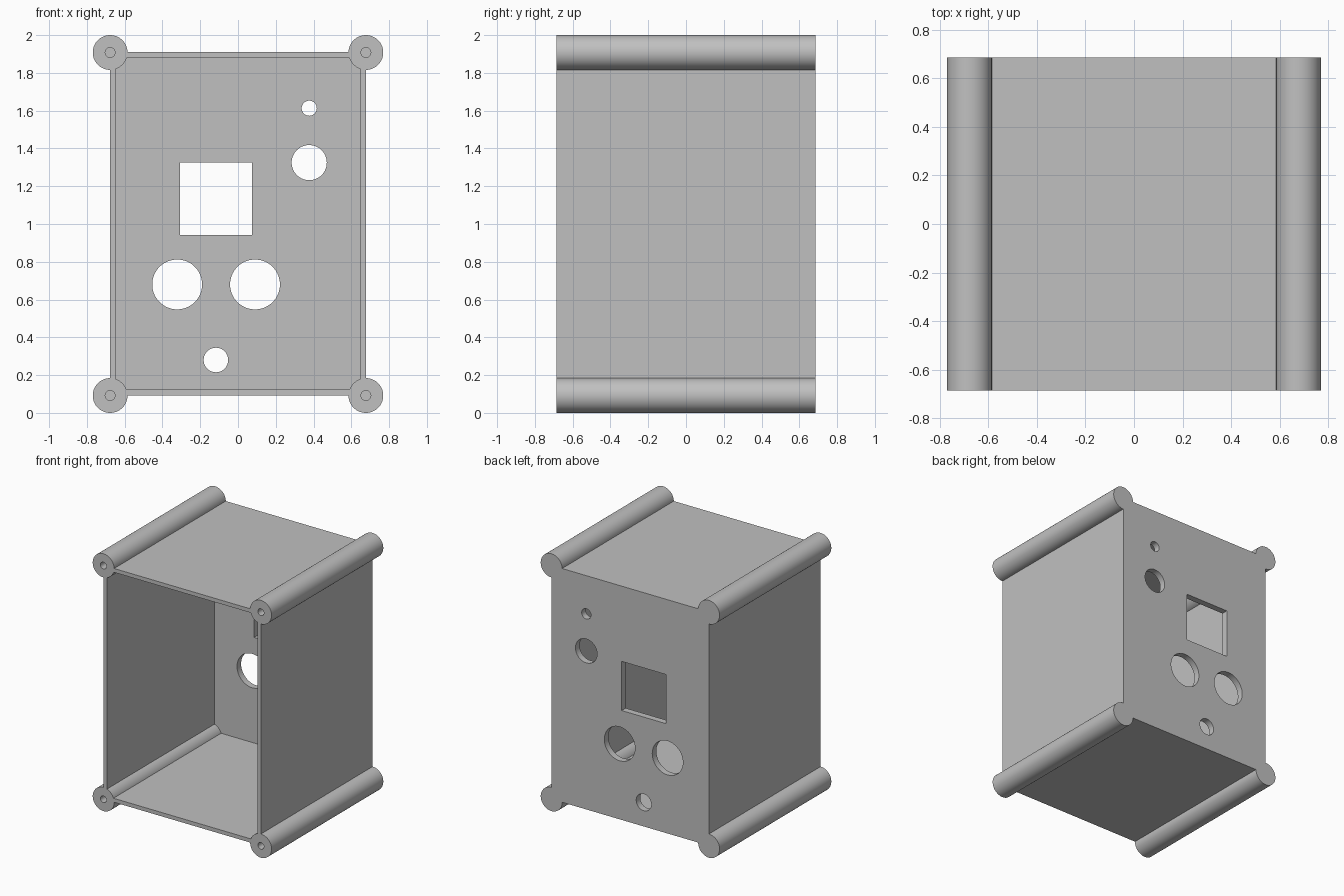
import bpy
from math import pi, radians

cube = bpy.data.objects.get("Cube")
if cube:
    bpy.data.objects.remove(cube, do_unlink=True)

HALF_X, HALF_Y = 0.677, 0.686      # outer half width and half depth
BOTTOM, TOP = 0.093, 1.91          # outer floor and roof heights
WALL, BACK = 0.03, 0.05            # wall and back panel thickness
POST_R, SCREW_R, SCREW_DEPTH = 0.092, 0.026, 0.3

grey = bpy.data.materials.new("light grey plastic")
grey.use_nodes = True
colour = (0.53, 0.53, 0.53, 1)
grey.diffuse_color = colour
grey.node_tree.nodes["Principled BSDF"].inputs["Base Color"].default_value = colour


def box(name, x0, x1, y0, y1, z0, z1):
    bpy.ops.mesh.primitive_cube_add(
        size=1, location=((x0 + x1) / 2, (y0 + y1) / 2, (z0 + z1) / 2))
    ob = bpy.context.object
    ob.name = name
    ob.scale = (x1 - x0, y1 - y0, z1 - z0)
    bpy.ops.object.transform_apply(location=False, rotation=False, scale=True)
    ob.data.materials.append(grey)
    return ob


def rod(name, x, z, radius, y0, y1, sides=64):
    bpy.ops.mesh.primitive_cylinder_add(
        vertices=sides, radius=radius, depth=y1 - y0,
        location=(x, (y0 + y1) / 2, z), rotation=(pi / 2, 0, 0))
    ob = bpy.context.object
    ob.name = name
    ob.data.materials.append(grey)
    return ob


def combine(target, other, operation):
    """Boolean another solid into the target, then discard it."""
    mod = target.modifiers.new(operation.lower(), "BOOLEAN")
    mod.operation = operation
    mod.solver = "EXACT"
    mod.object = other
    bpy.ops.object.select_all(action="DESELECT")
    target.select_set(True)
    bpy.context.view_layer.objects.active = target
    bpy.ops.object.modifier_apply(modifier=mod.name)
    bpy.data.objects.remove(other, do_unlink=True)


# Box open at the front, with a closed back panel
case = box("enclosure", -HALF_X, HALF_X, -HALF_Y, HALF_Y, BOTTOM, TOP)
cavity = box("cavity", -HALF_X + WALL, HALF_X - WALL, -HALF_Y - 0.1,
             HALF_Y - BACK, BOTTOM + WALL, TOP - WALL)
combine(case, cavity, "DIFFERENCE")

# Round corner posts with blind screw holes at the front
corners = [(x, z) for x in (-HALF_X, HALF_X) for z in (POST_R, 2 - POST_R)]
for x, z in corners:
    combine(case, rod("corner_post", x, z, POST_R, -HALF_Y, HALF_Y), "UNION")
for x, z in corners:
    hole = rod("screw_hole", x, z, SCREW_R, -HALF_Y - 0.1, -HALF_Y + SCREW_DEPTH, 32)
    combine(case, hole, "DIFFERENCE")

# Openings through the back panel: x, z, radius
round_holes = [(0.377, 1.613, 0.04), (0.377, 1.325, 0.093),
               (-0.322, 0.68, 0.132), (0.09, 0.68, 0.132), (-0.117, 0.28, 0.065)]
for x, z, radius in round_holes:
    hole = rod("panel_hole", x, z, radius, HALF_Y - 0.2, HALF_Y + 0.1)
    combine(case, hole, "DIFFERENCE")
window = box("panel_window", -0.307, 0.073, HALF_Y - 0.2, HALF_Y + 0.1, 0.943, 1.325)
combine(case, window, "DIFFERENCE")

bpy.ops.object.shade_smooth_by_angle(angle=radians(30))
